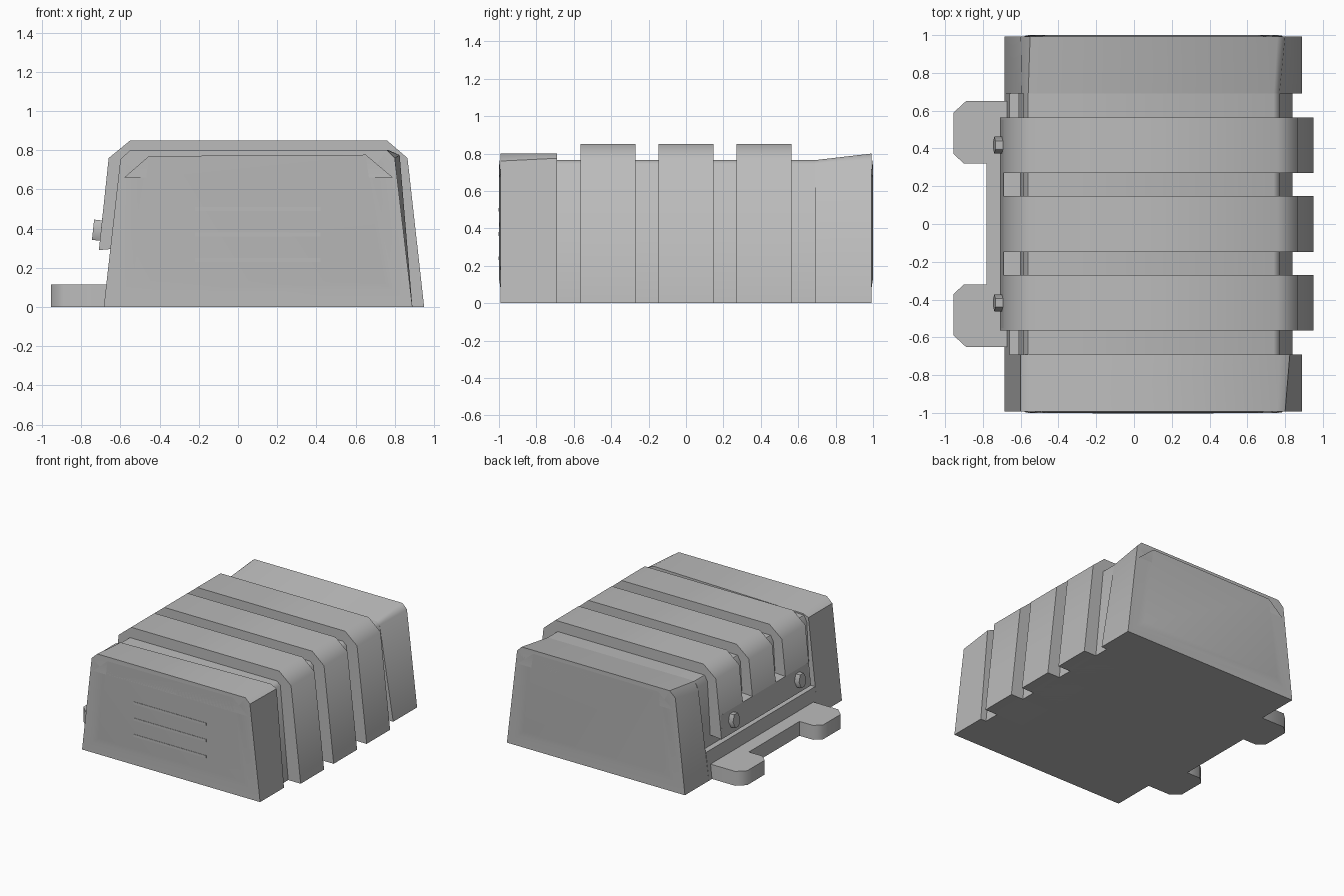
import bpy
import bmesh
import math
from mathutils import Matrix

cube = bpy.data.objects.get("Cube")
if cube:
    bpy.data.objects.remove(cube, do_unlink=True)

grey = bpy.data.materials.new("plain grey")
grey.use_nodes = True
COLOUR = (0.5, 0.5, 0.5, 1)
grey.diffuse_color = COLOUR
grey.node_tree.nodes["Principled BSDF"].inputs["Base Color"].default_value = COLOUR


def finish(name, bm):
    """Turn a bmesh into a shaded, coloured object."""
    bmesh.ops.recalc_face_normals(bm, faces=bm.faces[:])
    mesh = bpy.data.meshes.new(name)
    bm.to_mesh(mesh)
    bm.free()
    mesh.materials.append(grey)
    obj = bpy.data.objects.new(name, mesh)
    bpy.context.collection.objects.link(obj)
    bpy.ops.object.select_all(action='DESELECT')
    obj.select_set(True)
    bpy.context.view_layer.objects.active = obj
    bpy.ops.object.shade_smooth_by_angle(angle=math.radians(48))
    return obj


def loft(name, sections, bulge=None):
    """Join x-z outlines placed along y; bulge raises the first end cap."""
    bm = bmesh.new()
    rings = [[bm.verts.new((x, y, z)) for x, z in pts] for y, pts in sections]
    n = len(rings[0])
    for a, b in zip(rings, rings[1:]):
        for i in range(n):
            j = (i + 1) % n
            bm.faces.new((a[i], a[j], b[j], b[i]))
    cap = bm.faces.new(rings[0])
    bm.faces.new(rings[-1])
    if bulge:
        bmesh.ops.recalc_face_normals(bm, faces=bm.faces[:])
        bmesh.ops.inset_individual(bm, faces=[cap], thickness=0.12)
        bmesh.ops.inset_individual(bm, faces=[cap], thickness=0.08)
        for v in cap.verts:
            v.co.y += bulge
    return finish(name, bm)


def prism(name, pts, y0, y1):
    return loft(name, [(y0, pts), (y1, pts)])


# End blocks, whose inner edges blend towards the core
end = [(-0.685, 0), (-0.6, 0.755), (-0.55, 0.8), (0.76, 0.8), (0.8, 0.76), (0.89, 0)]
front_inner = [(-0.685, 0), (-0.6, 0.755), (-0.555, 0.775), (0.77, 0.8), (0.825, 0.775), (0.89, 0)]
back_inner = [(-0.685, 0), (-0.595, 0.69), (-0.56, 0.765), (0.74, 0.765), (0.77, 0.74), (0.89, 0)]
loft("front_block", [(-0.992, end), (-0.69, front_inner)], -0.008)
loft("back_block", [(0.992, end), (0.69, back_inner)], 0.008)

# Recessed core with a ledge along its left-hand wall
core = [(-0.685, 0), (-0.66, 0.22), (-0.615, 0.22), (-0.585, 0.72), (-0.56, 0.765),
        (0.74, 0.765), (0.77, 0.74), (0.84, 0)]
prism("core", core, -0.69, 0.69)

# Raised bands over the core and the plate that joins them
band = [(-0.5, 0.31), (-0.71, 0.29), (-0.66, 0.76), (-0.55, 0.85),
        (0.76, 0.85), (0.865, 0.76), (0.95, 0), (0.6, 0)]
for label, y in (("front", -0.417), ("middle", 0), ("back", 0.417)):
    prism(label + "_band", band, y - 0.148, y + 0.148)
prism("joining_plate", [(-0.5, 0.31), (-0.71, 0.29), (-0.691, 0.47), (-0.5, 0.48)], -0.55, 0.55)

# Hexagonal bolts on the plate
for label, y in (("front", -0.417), ("back", 0.417)):
    bm = bmesh.new()
    bmesh.ops.create_cone(bm, cap_ends=True, segments=6, radius1=0.06, radius2=0.06, depth=0.08,
                          matrix=Matrix.Translation((-0.7, y, 0.39)) @ Matrix.Rotation(math.radians(-84), 4, 'Y'))
    bmesh.ops.scale(bm, vec=(1, 0.75, 1), verts=bm.verts[:],
                    space=Matrix.Translation((0, -y, 0)))
    finish(label + "_bolt", bm)

# Mounting flange with two chamfered tabs
half = [(-0.78, 0.32), (-0.9, 0.32), (-0.955, 0.37), (-0.955, 0.59), (-0.89, 0.65), (-0.62, 0.65)]
outline = half + [(x, -y) for x, y in reversed(half)]
bm = bmesh.new()
face = bm.faces.new([bm.verts.new((x, y, 0)) for x, y in outline])
top = bmesh.ops.extrude_face_region(bm, geom=[face])
bmesh.ops.translate(bm, vec=(0, 0, 0.115),
                    verts=[g for g in top["geom"] if isinstance(g, bmesh.types.BMVert)])
finish("mounting_flange", bm)

# Shallow slats on the front
for i in range(3):
    z = 0.24 + 0.13 * i
    slat = [(-0.22, z - 0.01), (-0.22, z + 0.01), (0.42, z + 0.01), (0.42, z - 0.01)]
    prism("front_slat_%d" % (i + 1), slat, -1.003, -0.995)
